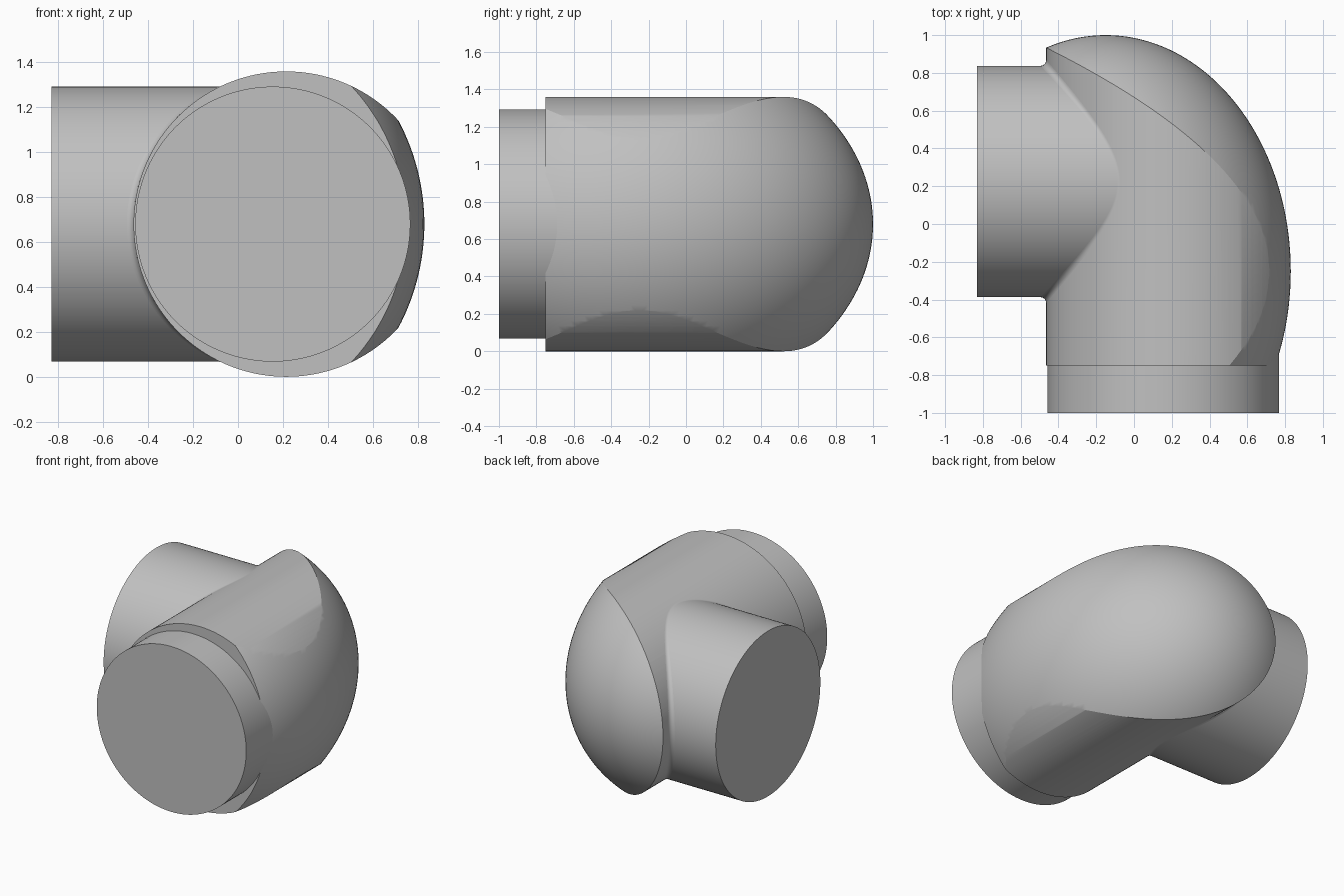
import bpy, bmesh, math
from mathutils import Vector

cube = bpy.data.objects.get("Cube")
if cube:
    bpy.data.objects.remove(cube, do_unlink=True)

MID_Z = 0.68        # height of every axis
BODY_X = 0.215      # axis of the large barrel
BODY_R = 0.68
PIPE_R = 0.6125
SIDE_Y = 0.225      # axis of the side pipe
FILLET = 0.03
SEGMENTS = 160

grey = bpy.data.materials.new("plain_grey")
grey.use_nodes = True
grey.diffuse_color = (0.53, 0.53, 0.53, 1)
grey.node_tree.nodes["Principled BSDF"].inputs["Base Color"].default_value = grey.diffuse_color


def finish(obj, name):
    obj.name = obj.data.name = name
    obj.data.materials.clear()
    obj.data.materials.append(grey)
    bpy.ops.object.select_all(action='DESELECT')
    obj.select_set(True)
    bpy.context.view_layer.objects.active = obj
    bpy.ops.object.shade_smooth_by_angle(angle=math.radians(25))


def barrel(start, end, radius):
    """Capped cylinder between two points."""
    start, end = Vector(start), Vector(end)
    axis = end - start
    bpy.ops.mesh.primitive_cylinder_add(
        vertices=SEGMENTS, radius=radius, depth=axis.length,
        location=(start + end) / 2, rotation=axis.to_track_quat('Z', 'Y').to_euler())
    return bpy.context.object


# Domed body: large barrel trimmed by a long ellipsoid
body = barrel((BODY_X, -0.75, MID_Z), (BODY_X, 1.2, MID_Z), BODY_R)
bpy.ops.mesh.primitive_uv_sphere_add(segments=SEGMENTS, ring_count=96, radius=1,
                                     location=(-0.15, -0.25, MID_Z))
dome = bpy.context.object
dome.scale = (0.98, 1.25, 0.98)
dome.hide_render = True
trim = body.modifiers.new("dome_trim", 'BOOLEAN')
trim.operation = 'INTERSECT'
trim.solver = 'EXACT'
trim.object = dome
bpy.context.view_layer.update()
bpy.context.view_layer.objects.active = body
bpy.ops.object.modifier_apply(modifier=trim.name)
bpy.data.objects.remove(dome, do_unlink=True)
finish(body, "domed_body")

# Front and side pipes, running into the body
finish(barrel((0.155, -1, MID_Z), (0.155, -0.3, MID_Z), PIPE_R), "front_pipe")
finish(barrel((-0.83, SIDE_Y, MID_Z), (0.1, SIDE_Y, MID_Z), PIPE_R), "side_pipe")

# Rolling-ball fillet where the side pipe meets the body
bm = bmesh.new()
STEPS = 6
rings = []
for i in range(SEGMENTS):
    a = math.tau * i / SEGMENTS
    out = Vector((0, math.cos(a), math.sin(a)))
    centre = Vector((0, SIDE_Y, 0)) + out * (PIPE_R + FILLET)
    centre.x = -math.sqrt((BODY_R + FILLET) ** 2 - centre.z ** 2)
    to_pipe = -out
    to_body = -Vector((centre.x, 0, centre.z)).normalized()
    origin = centre + Vector((BODY_X, 0, MID_Z))
    rings.append([bm.verts.new(origin + FILLET * to_pipe.slerp(to_body, s / STEPS))
                  for s in range(STEPS + 1)])
for i, ring in enumerate(rings):
    after = rings[(i + 1) % SEGMENTS]
    for s in range(STEPS):
        bm.faces.new((ring[s], ring[s + 1], after[s + 1], after[s]))
bm.normal_update()
# Face the strip towards the ball centre, away from the body
first = bm.faces[:][0]
if first.normal.y < 0:
    bmesh.ops.reverse_faces(bm, faces=bm.faces[:])
mesh = bpy.data.meshes.new("side_fillet")
bm.to_mesh(mesh)
bm.free()
fillet = bpy.data.objects.new("side_fillet", mesh)
bpy.context.collection.objects.link(fillet)
finish(fillet, "side_fillet")
